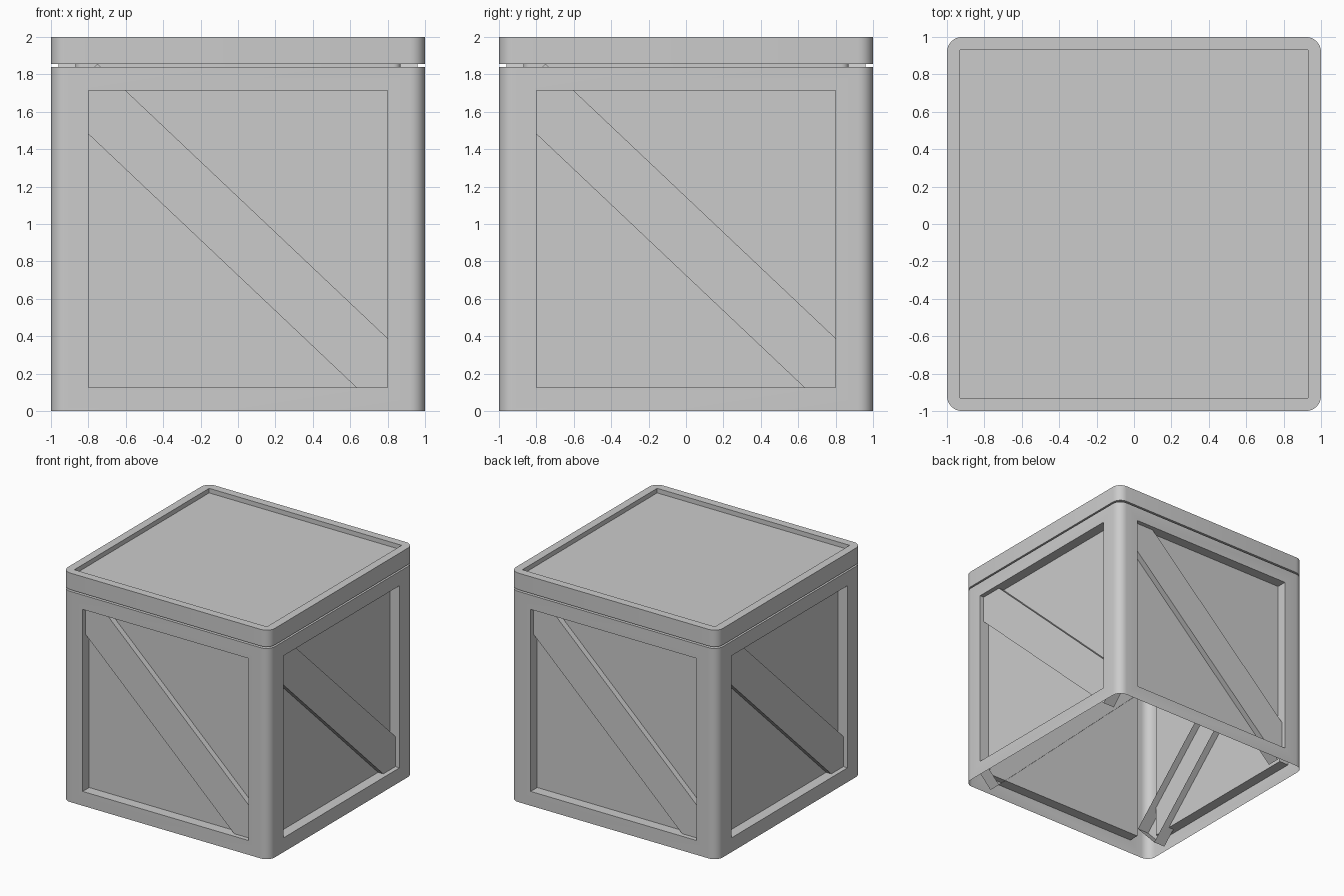
import bpy, bmesh, math
from mathutils import Matrix, Vector

if "Cube" in bpy.data.objects:
    bpy.data.objects.remove(bpy.data.objects["Cube"])

SEG = 6          # segments per rounded corner
R = 0.08         # corner radius
BODY_TOP = 1.84
LID_BOTTOM = 1.855


def ring(half, r, z):
    """Rounded square, counter-clockwise from above."""
    pts = []
    for q in range(4):
        base = -math.pi / 2 + q * math.pi / 2
        mid = base + math.pi / 4
        cx = math.copysign(half - r, math.cos(mid))
        cy = math.copysign(half - r, math.sin(mid))
        for i in range(SEG + 1):
            a = base + i / SEG * math.pi / 2
            pts.append(Vector((cx + r * math.cos(a), cy + r * math.sin(a), z)))
    return pts


def rect(x, z0, z1, y):
    """Upright rectangle facing -y."""
    return [Vector(p) for p in ((-x, y, z0), (x, y, z0), (x, y, z1), (-x, y, z1))]


def loft(bm, loops, cap=False, mat=Matrix(), skip=()):
    """Bridge closed loops in order, optionally capping the last one."""
    rows = [[bm.verts.new(mat @ p) for p in loop] for loop in loops]
    n = len(rows[0])
    for a, b in zip(rows, rows[1:]):
        for i in range(n):
            if i not in skip:
                j = (i + 1) % n
                bm.faces.new((a[i], a[j], b[j], b[i]))
    if cap:
        bm.faces.new(rows[-1])


def finish(name, bm, smooth=True):
    bmesh.ops.remove_doubles(bm, verts=bm.verts, dist=0.0005)
    me = bpy.data.meshes.new(name)
    bm.to_mesh(me)
    bm.free()
    ob = bpy.data.objects.new(name, me)
    bpy.context.collection.objects.link(ob)
    if smooth:
        bpy.ops.object.select_all(action='DESELECT')
        ob.select_set(True)
        bpy.context.view_layer.objects.active = ob
        bpy.ops.object.shade_smooth_by_angle(angle=math.radians(30))
    return ob


turns = [Matrix.Rotation(q * math.pi / 2, 4, 'Z') for q in range(4)]

# crate body: rounded corner posts, four framed sides with recessed panels, open bottom
bm = bmesh.new()
flats = {q * (SEG + 1) + SEG for q in range(4)}
loft(bm, [ring(1, R, 0), ring(1, R, BODY_TOP)], skip=flats)
for m in turns:
    loft(bm, [rect(1 - R, 0, BODY_TOP, -1),
              rect(0.8, 0.125, 1.715, -1),
              rect(0.8, 0.125, 1.715, -0.91)], cap=True, mat=m)
# top rim
loft(bm, [ring(1, R, BODY_TOP), ring(0.87, 0.04, BODY_TOP)])
finish("crate_body", bm)

# lid: neck in the gap, overhanging band, raised rim and sunken top
bm = bmesh.new()
loft(bm, [ring(0.87, 0.04, BODY_TOP), ring(0.87, 0.04, LID_BOTTOM),
          ring(1, R, LID_BOTTOM), ring(1, R, 2),
          ring(0.93, 0, 2), ring(0.93, 0, 1.96)], cap=True)
finish("lid", bm)

# diagonal planks: open-backed boxes running behind each side frame
tilt = Matrix.Translation((0, 0, 0.935)) @ Matrix.Rotation(math.radians(43.4), 4, 'Y')
for name, m in zip(("front", "right", "back", "left"), turns):
    bm = bmesh.new()
    loft(bm, [rect(1.18, -0.153, 0.153, -0.85),
              rect(1.18, -0.153, 0.153, -0.96)], cap=True, mat=m @ tilt)
    finish(name + "_plank", bm, smooth=False)
